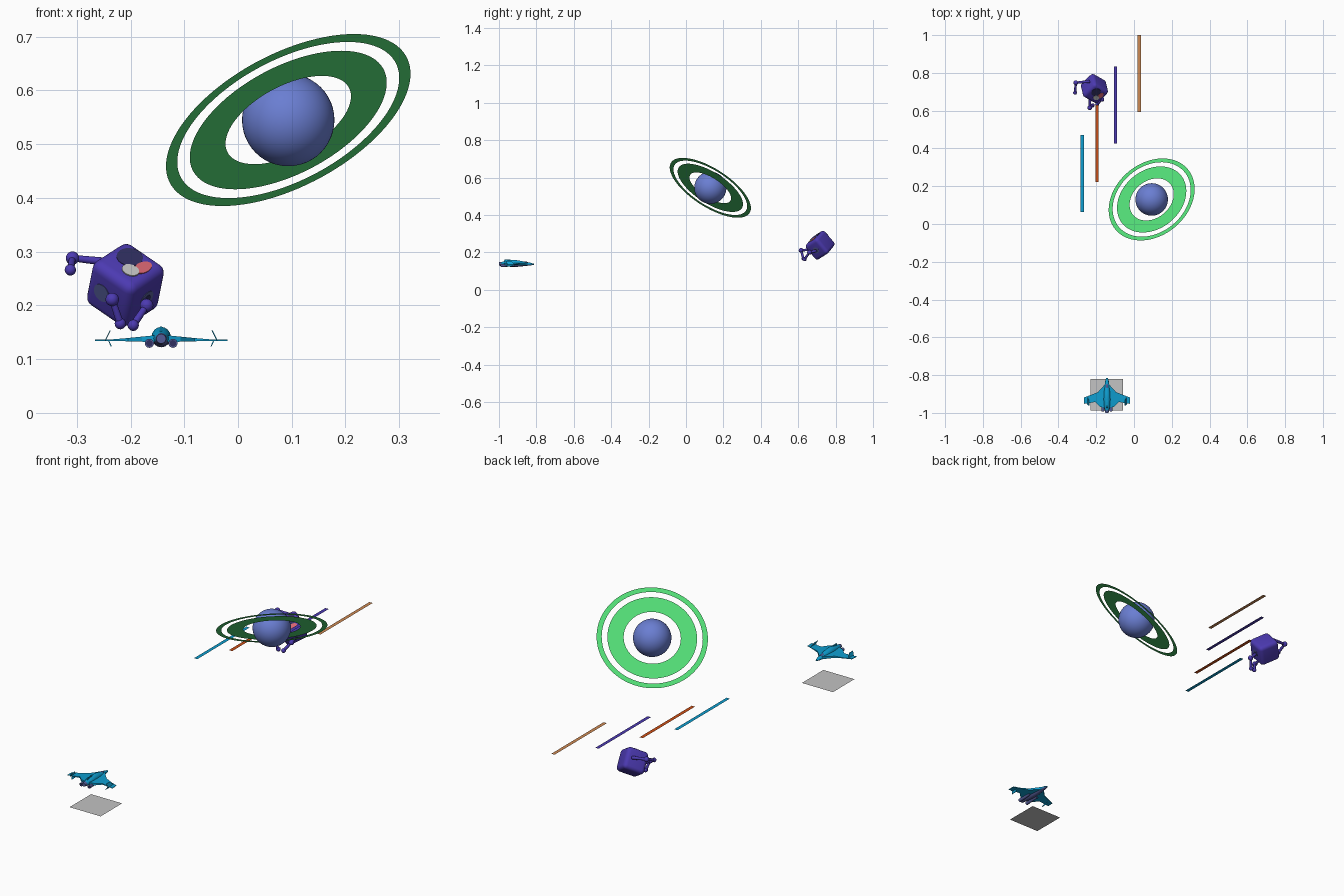
import bpy, bmesh, math
from mathutils import Vector, Matrix

if "Cube" in bpy.data.objects:
    bpy.data.objects.remove(bpy.data.objects["Cube"])


def material(name, r, g, b):
    m = bpy.data.materials.new(name)
    lin = [((c / 255 + 0.055) / 1.055) ** 2.4 for c in (r, g, b)]
    m.diffuse_color = (*lin, 1)
    m.use_nodes = True
    m.node_tree.nodes["Principled BSDF"].inputs["Base Color"].default_value = m.diffuse_color
    return m


CYAN = material("cyan", 14, 158, 208)
ORANGE = material("orange", 205, 80, 22)
PURPLE = material("purple", 76, 58, 178)
TAN = material("tan", 205, 138, 85)
GREY = material("light grey", 195, 195, 195)
GREEN = material("green", 82, 220, 118)
BLUE = material("planet blue", 106, 126, 210)
SLATE = material("slate blue", 84, 92, 150)
RED = material("soft red", 212, 100, 112)
NAVY = material("navy", 48, 46, 96)


def finish(name, bm, mat, smooth=False, recalc=True):
    if recalc:
        bmesh.ops.recalc_face_normals(bm, faces=bm.faces)
    for f in bm.faces:
        f.smooth = smooth
    me = bpy.data.meshes.new(name)
    bm.to_mesh(me)
    bm.free()
    me.materials.append(mat)
    ob = bpy.data.objects.new(name, me)
    bpy.context.collection.objects.link(ob)
    if smooth:
        bpy.context.view_layer.objects.active = ob
        ob.select_set(True)
        bpy.ops.object.shade_smooth_by_angle(angle=math.radians(40))
        ob.select_set(False)
    return ob


def flat_rect(name, x0, x1, y0, y1, z, mat):
    bm = bmesh.new()
    bm.faces.new([bm.verts.new(p) for p in
                  ((x0, y0, z), (x1, y0, z), (x1, y1, z), (x0, y1, z))])
    finish(name, bm, mat, recalc=False)


def ball(name, c, r, mat, seg=20, scale=(1, 1, 1)):
    bm = bmesh.new()
    bmesh.ops.create_uvsphere(bm, u_segments=seg, v_segments=seg // 2, radius=r,
                              matrix=Matrix.Translation(c) @ Matrix.Diagonal((*scale, 1)))
    finish(name, bm, mat, True)


def rod(name, a, b, r1, r2, mat, seg=14):
    a, b = Vector(a), Vector(b)
    m = Matrix.Translation((a + b) / 2) @ (b - a).to_track_quat('Z', 'Y').to_matrix().to_4x4()
    bm = bmesh.new()
    bmesh.ops.create_cone(bm, cap_ends=True, segments=seg, radius1=r1, radius2=r2,
                          depth=(b - a).length, matrix=m)
    finish(name, bm, mat, True)


def basis(c, x, y, z):
    m = Matrix((x, y, z)).transposed().to_4x4()
    m.translation = c
    return m


# Ringed planet
CENTRE = Vector((0.0935, 0.13, 0.545))
ball("planet", CENTRE, 0.086, BLUE, 48)
tilt = Vector((-0.41, 0.493, 0.767)).normalized().to_track_quat('Z', 'Y').to_matrix().to_4x4()
for name, r0, r1 in (("inner_ring", 0.128, 0.201), ("outer_ring", 0.2265, 0.2495)):
    bm = bmesh.new()
    N = 96
    loops = [[bm.verts.new(Matrix.Translation(CENTRE) @ tilt @ Vector(
        (r * math.cos(2 * math.pi * i / N), r * math.sin(2 * math.pi * i / N), 0)))
        for i in range(N)] for r in (r0, r1)]
    for i in range(N):
        j = (i + 1) % N
        bm.faces.new((loops[0][i], loops[1][i], loops[1][j], loops[0][j]))
    finish(name, bm, GREEN, recalc=False)

# Flat lane bars and the shadow square under the ship
for name, x, y0, mat in (("cyan_bar", -0.275, 0.063, CYAN), ("orange_bar", -0.196, 0.222, ORANGE),
                         ("purple_bar", -0.098, 0.427, PURPLE), ("tan_bar", 0.027, 0.592, TAN)):
    flat_rect(name, x - 0.009, x + 0.009, y0, y0 + 0.408, 0.32, mat)
flat_rect("base_square", -0.229, -0.059, -0.988, -0.82, 0.0, GREY)

# Ship fuselage, lofted from tail to nose: y, half width, half height, z
SX = -0.143
sections = [(-0.99, 0.010, 0.010, 0.138), (-0.965, 0.016, 0.014, 0.139), (-0.93, 0.018, 0.019, 0.141),
            (-0.895, 0.017, 0.017, 0.140), (-0.86, 0.013, 0.011, 0.138), (-0.83, 0.009, 0.007, 0.137),
            (-0.814, 0.004, 0.003, 0.136)]
bm = bmesh.new()
K = 16
rings = [[bm.verts.new((SX + w * math.cos(2 * math.pi * k / K), y, z + h * math.sin(2 * math.pi * k / K)))
          for k in range(K)] for y, w, h, z in sections]
for a, b in zip(rings, rings[1:]):
    for k in range(K):
        bm.faces.new((a[k], a[(k + 1) % K], b[(k + 1) % K], b[k]))
bm.faces.new(rings[0])
bm.faces.new(rings[-1])
hull = finish("ship_fuselage", bm, CYAN, True)
hull.data.materials.append(SLATE)
for p in hull.data.polygons:
    if p.normal.z < -0.5 or p.normal.y < -0.9:
        p.material_index = 1


def slab(name, pts, mat):
    # convex-ended plate from (top, bottom) point pairs
    bm = bmesh.new()
    top = [bm.verts.new(p) for p, q in pts]
    bot = [bm.verts.new(q) for p, q in pts]
    bm.faces.new(top)
    bm.faces.new(bot[::-1])
    for i in range(len(pts)):
        j = (i + 1) % len(pts)
        bm.faces.new((top[i], bot[i], bot[j], top[j]))
    bmesh.ops.triangulate(bm, faces=bm.faces)
    finish(name, bm, mat)


# Wings, winglets and engines, both sides
plan = [(0.008, -0.845), (0.022, -0.862), (0.048, -0.89), (0.085, -0.905), (0.121, -0.918),
        (0.123, -0.952), (0.095, -0.948), (0.062, -0.942), (0.036, -0.968), (0.008, -0.975)]
for s, side in ((-1, "left"), (1, "right")):
    pts = []
    for d, y in plan:
        t = 0.0015 + 0.009 * max(0, 1 - d / 0.09)
        pts.append(((SX + s * d, y, 0.135 + t), (SX + s * d, y, 0.1345 - 0.3 * t)))
    slab(side + "_wing", pts, CYAN)
    for name, d0, z0, d1, z1 in (("upper_winglet", 0.104, 0.135, 0.095, 0.153),
                                 ("lower_winglet", 0.098, 0.135, 0.093, 0.124)):
        quad = [(d0, -0.915, z0), (d1, -0.935, z1), (d1, -0.962, z1), (d0, -0.956, z0)]
        slab(side + "_" + name, [((SX + s * (d + 0.001), y, z), (SX + s * (d - 0.001), y, z))
                                 for d, y, z in quad], CYAN)
    rod(side + "_engine", (SX + s * 0.022, -0.99, 0.1295), (SX + s * 0.022, -0.915, 0.131), 0.0085, 0.006, SLATE)
    rod(side + "_engine_nozzle", (SX + s * 0.022, -0.992, 0.1295), (SX + s * 0.022, -0.988, 0.1295),
        0.006, 0.006, NAVY)
rod("centre_nozzle", (SX, -1.0, 0.138), (SX, -0.985, 0.138), 0.009, 0.011, SLATE)
ball("canopy", (SX, -0.862, 0.146), 0.007, SLATE, 16, (1, 2.4, 0.7))
ball("belly_pod", (SX, -0.91, 0.131), 0.010, SLATE, 16, (1, 4.5, 0.8))
slab("tail_ridge", [((SX + 0.002, y, z), (SX - 0.002, y, z)) for y, z in
                    ((-0.975, 0.148), (-0.97, 0.161), (-0.94, 0.161), (-0.91, 0.15))], CYAN)

# Tumbling cube creature: rounded cube body
BX = Vector((-0.64, -0.632, -0.412)).normalized()   # left side
BY = Vector((0.741, -0.419, -0.508)).normalized()   # right side
BZ = Vector((0.149, -0.63, 0.75)).normalized()      # face side
BC = Vector((-0.2095, 0.717, 0.238))
H = 0.0525
body = basis(BC, BX, BY, BZ)
bm = bmesh.new()
bmesh.ops.create_cube(bm, size=2 * H)
bmesh.ops.bevel(bm, geom=bm.edges[:], offset=0.018, segments=5, profile=0.5, affect='EDGES')
bmesh.ops.transform(bm, matrix=body, verts=bm.verts)
finish("creature_body", bm, PURPLE, True)


def patch(name, frame, a, b, ra, rb, lift, mat):
    # thin oval plate lying on one side of the cube
    bm = bmesh.new()
    m = frame @ Matrix.Translation((a, b, H + lift / 2)) @ Matrix.Diagonal((ra, rb, 1, 1))
    bmesh.ops.create_cone(bm, cap_ends=True, segments=28, radius1=1, radius2=1, depth=lift, matrix=m)
    finish(name, bm, mat)


patch("face_dark_patch", body, -0.014, -0.012, 0.026, 0.024, 0.0010, NAVY)
patch("face_red_patch", body, -0.010, 0.024, 0.021, 0.013, 0.0016, RED)
patch("face_white_patch", body, 0.014, 0.014, 0.015, 0.017, 0.0022, GREY)
left_side = basis(BC, BY, BZ, BX)
right_side = basis(BC, BZ, BX, BY)
patch("left_side_patch", left_side, -0.014, 0.0, 0.018, 0.018, 0.001, SLATE)
patch("right_side_patch", right_side, 0.0, 0.0, 0.018, 0.018, 0.001, SLATE)
patch("right_side_socket", right_side, 0.0, 0.0, 0.010, 0.010, 0.002, NAVY)

# Jointed limbs: root, joint, hand
limbs = {
    "upper_arm": ((-0.235, 0.755, 0.280), (-0.308, 0.748, 0.288), (-0.312, 0.695, 0.266)),
    "lower_left_limb": ((-0.232, 0.690, 0.216), (-0.234, 0.615, 0.211), (-0.219, 0.628, 0.166)),
    "lower_right_limb": ((-0.176, 0.710, 0.212), (-0.170, 0.660, 0.200), (-0.195, 0.634, 0.163)),
}
for name, (root, joint, hand) in limbs.items():
    rod(name + "_upper", root, joint, 0.008, 0.006, PURPLE)
    rod(name + "_lower", joint, hand, 0.006, 0.007, PURPLE)
    ball(name + "_joint", joint, 0.0125, PURPLE)
    ball(name + "_hand", hand, 0.0105, PURPLE)
